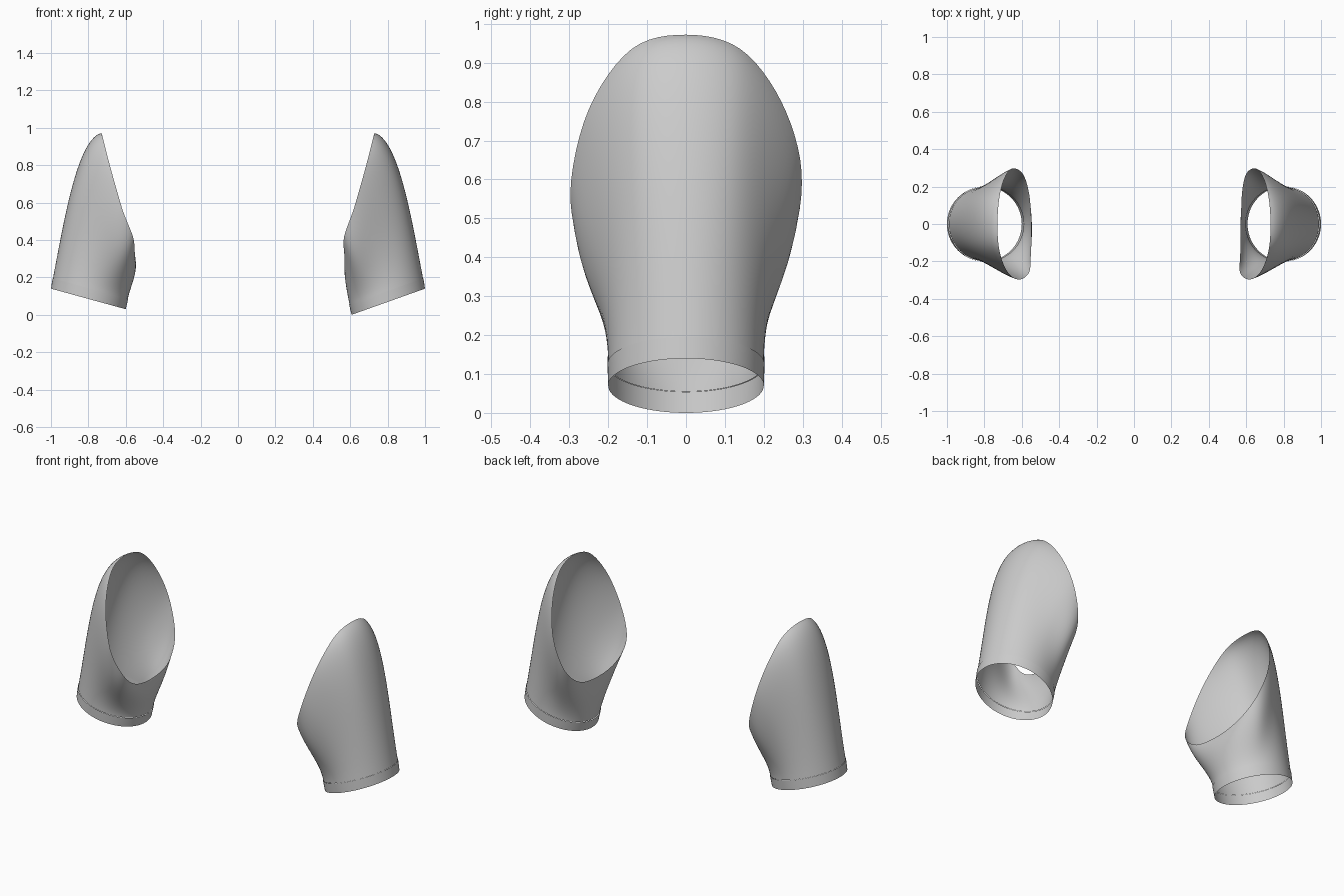
import bpy
import math
from mathutils import Vector

if "Cube" in bpy.data.objects:
    bpy.data.objects.remove(bpy.data.objects["Cube"])

N, ROWS = 72, 28
AXIS = Vector((-0.19, 0, 0.98))
HEM = 0.056

# armhole rim, every 30 degrees from the shoulder top round the back
RIM = [(.73, 0, .972), (.72, .14, .935), (.692, .245, .80), (.65, .297, .62),
       (.60, .268, .44), (.577, .16, .335), (.573, 0, .305), (.568, -.16, .33),
       (.568, -.262, .42), (.62, -.297, .57), (.68, -.25, .78), (.72, -.14, .935)]
# pull points that shape the cap and the underarm puff next to the rim
PULL = [(.86, 0, .94), (.85, .125, .88), (.80, .205, .73), (.73, .265, .53),
        (.66, .265, .34), (.59, .16, .26), (.56, 0, .23), (.575, -.16, .25),
        (.63, -.275, .33), (.71, -.27, .49), (.80, -.205, .71), (.85, -.125, .88)]


def loop_point(pts, f):
    """Closed Catmull-Rom curve through pts, f in 0..1."""
    n = len(pts)
    i = int(f * n)
    t = f * n - i
    a, b, c, d = (Vector(pts[(i + k) % n]) for k in (-1, 0, 1, 2))
    return 0.5 * (2 * b + (c - a) * t + (2 * a - 5 * b + 4 * c - d) * t * t
                  + (3 * b - a - 3 * c + d) * t ** 3)


def hem_point(f, inner_x, inner_z):
    a = math.tau * f
    k = (1 + math.cos(a)) / 2
    return Vector((inner_x + (1.0 - inner_x) * k, 0.2 * math.sin(a),
                   inner_z + (0.14 - inner_z) * k))


def skin(name, rows, mirror):
    """Open tube through rows of N points."""
    verts = [((-p.x if mirror else p.x), p.y, p.z) for row in rows for p in row]
    faces = []
    for r in range(len(rows) - 1):
        for i in range(N):
            j = (i + 1) % N
            q = (r * N + i, r * N + j, (r + 1) * N + j, (r + 1) * N + i)
            faces.append(q[::-1] if mirror else q)
    me = bpy.data.meshes.new(name)
    me.from_pydata(verts, [], faces)
    me.shade_smooth()
    ob = bpy.data.objects.new(name, me)
    bpy.context.collection.objects.link(ob)


def sleeve(side, mirror, inner_x, inner_z, puff):
    fs = [i / N for i in range(N)]
    hem = [hem_point(f, inner_x, inner_z) for f in fs]
    seam = [p + AXIS * HEM for p in hem]
    mid = sum(seam, Vector()) / N

    # main sleeve, from the hem seam to the armhole
    cols = []
    for f, p0 in zip(fs, seam):
        under = max(0, -math.cos(math.tau * f)) ** 2
        shift = Vector((-puff * under, 0, 0))
        p3 = loop_point(RIM, f) + shift
        p2 = loop_point(PULL, f) + shift * 1.3
        p1 = p0 + AXIS * 0.42 * (p2 - p0).length
        cols.append([p0 * (1 - t) ** 3 + p1 * 3 * t * (1 - t) ** 2
                     + p2 * 3 * t * t * (1 - t) + p3 * t ** 3
                     for t in (r / ROWS for r in range(ROWS + 1))])
    skin(side + "_sleeve", list(zip(*cols)), mirror)

    # turned hem band, a hair wider at its stitched edge
    skin(side + "_hem", [hem, [mid + (p - mid) * 1.01 for p in seam]], mirror)


sleeve("right", False, 0.607, 0.0, 0.0)
sleeve("left", True, 0.60, 0.03, 0.022)
